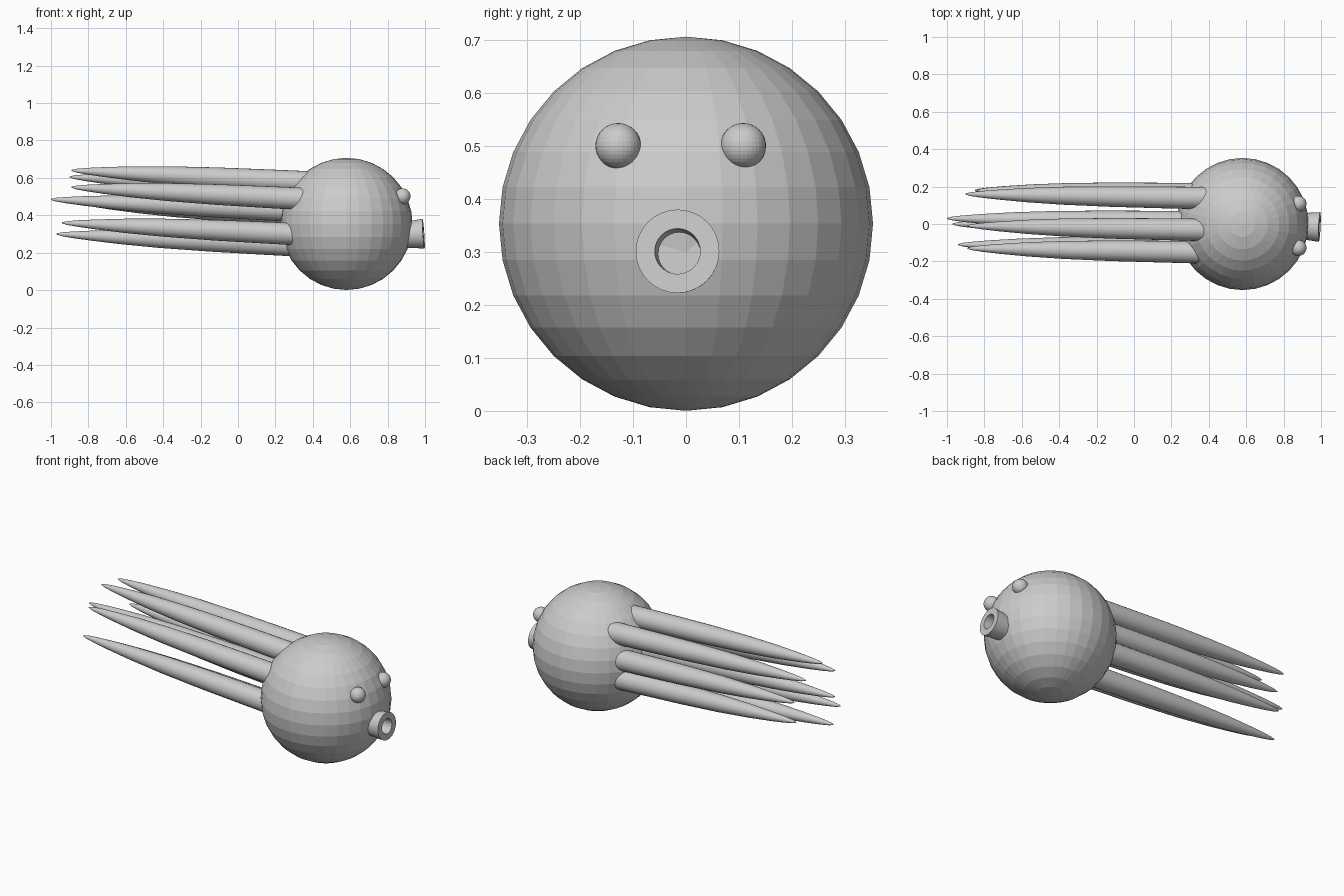
import bpy, bmesh, math
from mathutils import Vector

if "Cube" in bpy.data.objects:
    bpy.data.objects.remove(bpy.data.objects["Cube"])

skin = bpy.data.materials.new("grey skin")
skin.diffuse_color = (0.6, 0.6, 0.6, 1)
skin.use_nodes = True
skin.node_tree.nodes["Principled BSDF"].inputs["Base Color"].default_value = skin.diffuse_color


def finish(bm, name, smooth=None):
    mesh = bpy.data.meshes.new(name)
    bmesh.ops.recalc_face_normals(bm, faces=bm.faces)
    bm.to_mesh(mesh)
    bm.free()
    ob = bpy.data.objects.new(name, mesh)
    mesh.materials.append(skin)
    bpy.context.collection.objects.link(ob)
    if smooth:
        bpy.context.view_layer.objects.active = ob
        ob.select_set(True)
        bpy.ops.object.shade_smooth_by_angle(angle=math.radians(smooth))
        ob.select_set(False)
    return ob


def ball(name, centre, radius, seg, rings):
    bm = bmesh.new()
    bmesh.ops.create_uvsphere(bm, u_segments=seg, v_segments=rings, radius=radius)
    ob = finish(bm, name)
    ob.location = centre
    return ob


def lathe(name, profile, start, direction, sides):
    """Closed turned shape: profile is (distance along axis, radius)."""
    bm = bmesh.new()
    loops = []
    for d, r in profile:
        loops.append([bm.verts.new((r * math.cos(2 * math.pi * i / sides),
                                    r * math.sin(2 * math.pi * i / sides), d))
                      for i in range(sides)])
    for a, b in zip(loops, loops[1:]):
        for i in range(sides):
            j = (i + 1) % sides
            bm.faces.new((a[i], a[j], b[j], b[i]))
    bm.faces.new(loops[0])
    bm.faces.new(loops[-1])
    ob = finish(bm, name, 35)
    ob.location = start
    ob.rotation_mode = 'QUATERNION'
    ob.rotation_quaternion = Vector(direction).to_track_quat('Z', 'Y')
    return ob


# Head
ball("head", (0.58, 0, 0.354), 0.353, 32, 16)

# Eyes
for side, y in (("right", -0.128), ("left", 0.108)):
    ball(side + "_eye", (0.879, y, 0.501), 0.043, 32, 16)

# Hollow siphon, tilted slightly upward
axis = Vector((1, -0.05, 0.07)).normalized()
rim = Vector((0.992, -0.016, 0.302))
lathe("siphon", [(0, 0.068), (0.07, 0.072), (0.125, 0.078), (0.14, 0.079),
                 (0.14, 0.043), (0.075, 0.040)], rim - axis * 0.14, axis, 32)

# Arms: tip positions, all running parallel into the head
tips = [(-0.89, -0.01, 0.64), (-0.90, 0.16, 0.605), (-0.89, -0.13, 0.55),
        (-1.00, 0.03, 0.485), (-0.84, 0.18, 0.465), (-0.94, -0.11, 0.36),
        (-0.85, 0.18, 0.35), (-0.97, 0.0, 0.30)]
taper = [(0, 0.003), (0.02, 0.010), (0.06, 0.017), (0.13, 0.026), (0.25, 0.038),
         (0.4, 0.048), (0.6, 0.055), (0.8, 0.058), (1, 0.060)]
for n, tip in enumerate(tips):
    tip = Vector(tip)
    root = Vector((0.40, tip.y - 0.022, tip.z - 0.065))
    run = root - tip
    lathe(f"arm_{n + 1}", [(t * run.length, r) for t, r in taper], tip, run, 24)
